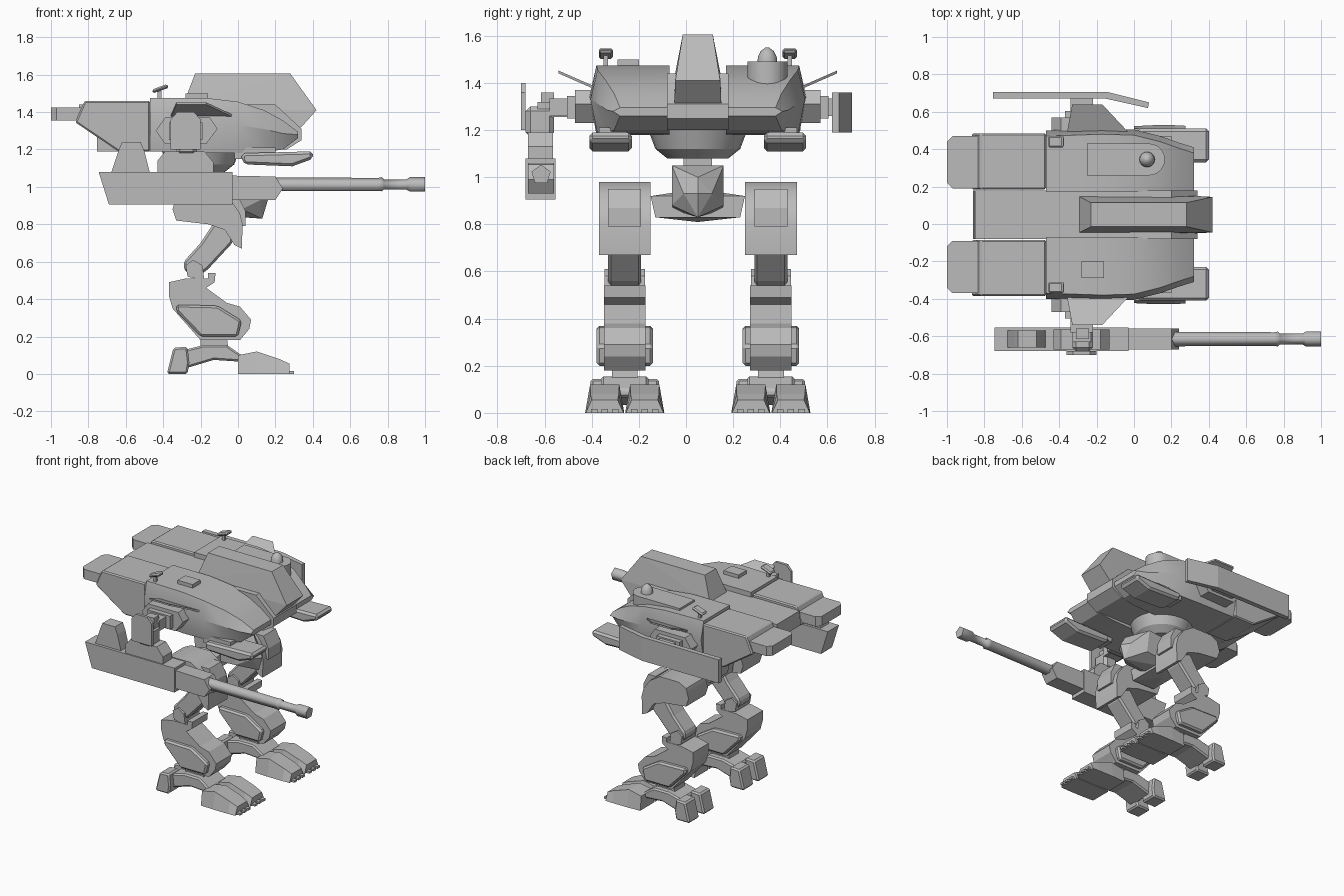
import bpy, bmesh, math
from mathutils import Matrix, Vector

if "Cube" in bpy.data.objects:
    bpy.data.objects.remove(bpy.data.objects["Cube"])

AXIS = 0.05  # the walker's symmetry plane in y; it strides toward +x

grey = bpy.data.materials.new("plain grey")
grey.use_nodes = True
grey.diffuse_color = (0.5, 0.5, 0.5, 1)
grey.node_tree.nodes["Principled BSDF"].inputs["Base Color"].default_value = (0.5, 0.5, 0.5, 1)


def finish(name, bm, pair=False, bevel=0, smooth=0):
    """Turn a bmesh into a named object, optionally mirrored across the walker."""
    bmesh.ops.recalc_face_normals(bm, faces=bm.faces)
    mesh = bpy.data.meshes.new(name)
    bm.to_mesh(mesh)
    bm.free()
    mesh.materials.append(grey)
    ob = bpy.data.objects.new(name, mesh)
    ob.location.y = AXIS
    bpy.context.collection.objects.link(ob)
    if bevel:
        mod = ob.modifiers.new("chamfer", "BEVEL")
        mod.width, mod.segments, mod.limit_method = bevel, 1, "ANGLE"
    if pair:
        mod = ob.modifiers.new("mirror", "MIRROR")
        mod.use_axis = (False, True, False)
        mod.use_mirror_merge = False
    if smooth:
        bpy.ops.object.select_all(action="DESELECT")
        ob.select_set(True)
        bpy.context.view_layer.objects.active = ob
        bpy.ops.object.shade_smooth_by_angle(angle=math.radians(smooth))
    return ob


def loft(name, rings, **kw):
    """Skin a list of equal rings of points and cap both ends."""
    bm = bmesh.new()
    loops = [[bm.verts.new(p) for p in ring] for ring in rings]
    n = len(loops[0])
    for a, b in zip(loops, loops[1:]):
        for i in range(n):
            j = (i + 1) % n
            bm.faces.new((a[i], a[j], b[j], b[i]))
    bm.faces.new(loops[0])
    bm.faces.new(loops[-1])
    return finish(name, bm, **kw)


def side_cut(name, profile, y0, y1, **kw):
    """Extrude an (x, z) profile sideways."""
    return loft(name, [[(x, y, z) for x, z in profile] for y in (y0, y1)], **kw)


def plan_cut(name, profile, z0, z1, **kw):
    """Extrude an (x, y) plan upward."""
    return loft(name, [[(x, y, z) for x, y in profile] for z in (z0, z1)], **kw)


def block(name, x0, x1, y0, y1, z0, z1, **kw):
    return plan_cut(name, [(x0, y0), (x1, y0), (x1, y1), (x0, y1)], z0, z1, **kw)


def shell(name, points, **kw):
    """Convex solid around (x, half width, z) points on both sides of the plane."""
    bm = bmesh.new()
    for x, w, z in points:
        for s in (1, -1):
            bm.verts.new((x, s * w, z))
    bmesh.ops.remove_doubles(bm, verts=bm.verts, dist=0.0001)
    bmesh.ops.convex_hull(bm, input=bm.verts)
    bmesh.ops.dissolve_limit(bm, angle_limit=0.02, verts=bm.verts, edges=bm.edges)
    return finish(name, bm, **kw)


def turned(name, stations, sides, centre, axis="X", **kw):
    """Lathe (position, radius) stations along x or z."""
    rings = []
    for t, r in stations:
        ring = []
        for i in range(sides):
            a = math.tau * i / sides
            u, v = r * math.sin(a), r * math.cos(a)
            p = (t, u, v) if axis == "X" else (u, v, t)
            ring.append(Vector(p) + Vector(centre))
        rings.append(ring)
    return loft(name, rings, **kw)


# --- torso: two long side hulls around a central spine ---
def hull_ring(x, w, top, low):
    mid = low + 0.55 * (top - low)
    return [(x, .12, top), (x, w - .03, top), (x, w, mid), (x, w - .03, low), (x, .12, low)]


loft("front_hulls", [hull_ring(*s) for s in (
    (-.47, .45, 1.475, 1.19), (-.17, .46, 1.475, 1.18), (0, .455, 1.455, 1.18),
    (.14, .42, 1.41, 1.185), (.24, .385, 1.355, 1.2), (.32, .36, 1.295, 1.26))],
    pair=True, smooth=25)
side_cut("rear_hulls", [(-.47, 1.46), (-.82, 1.46), (-.87, 1.345), (-.64, 1.19), (-.47, 1.19)],
         .135, .435, pair=True, bevel=.008)
side_cut("spine", [(-.85, 1.44), (-.86, 1.34), (-.64, 1.2), (.26, 1.2), (.34, 1.25),
                   (.34, 1.31), (.2, 1.44)], -.13, .13)
plan_cut("rear_pods", [(-.82, .14), (-.97, .14), (-1, .17), (-1, .39), (-.97, .42), (-.82, .42)],
         1.355, 1.425, pair=True)
shell("cockpit", [(-.3, .1, 1.42), (.33, .1, 1.31), (.42, .095, 1.41),
                  (-.23, .064, 1.605), (.28, .064, 1.605)])
side_cut("chin_pods", [(.02, 1.18), (.4, 1.19), (.4, 1.15), (.29, 1.11), (.04, 1.12), (.02, 1.14)],
         .28, .46, pair=True, bevel=.015)
block("chin_pod_mounts", -.02, .2, .3, .42, 1.15, 1.21, pair=True)

# --- roof fittings ---
arc = [(.08 + .085 * math.cos(a), .295 + .085 * math.sin(a))
       for a in (math.radians(-90 + 15 * i) for i in range(13))]
plan_cut("sensor_housing", [(-.25, .38), (-.25, .21)] + arc, 1.36, 1.49, smooth=30)
turned("sensor_dome", [(1.48, .042), (1.51, .04), (1.535, .028), (1.55, .008)], 16,
       (.07, .295, 0), axis="Z", smooth=60)
block("roof_hatch", -.28, -.16, -.34, -.25, 1.46, 1.5)
side_cut("aerial_heads", [(-.455, 1.5), (-.46, 1.52), (-.38, 1.55), (-.37, 1.53)],
         .36, .42, pair=True, bevel=.008)
block("aerial_posts", -.43, -.41, .38, .4, 1.46, 1.52, pair=True)
loft("shoulder_flaps", [[(x, y, z + dz) for x, y, z in (
    (-.36, .43, 1.37), (-.33, .59, 1.44), (-.17, .59, 1.44), (-.02, .43, 1.37))]
    for dz in (0, .012)], pair=True)

# --- shoulders ---
shoulder = [(-.44, 1.3), (-.39, 1.37), (-.15, 1.37), (-.11, 1.31), (-.17, 1.23), (-.39, 1.23)]
side_cut("shoulders", shoulder, .42, .52, pair=True)
block("shoulder_joints", -.37, -.19, .5, .555, 1.25, 1.345, pair=True)
block("shoulder_shafts", -.34, -.22, .54, .63, 1.26, 1.335, pair=True)

# --- shield on the +y arm ---
plan_cut("shield", [(-.755, .62), (-.15, .62), (.075, .57), (.08, .6), (-.14, .655), (-.755, .655)],
         1.19, 1.36)

# --- cannon on the -y arm ---
GUN = -.665
block("gun_shaft", -.33, -.23, -.68, -.5, 1.255, 1.32)
block("gun_bracket", -.33, -.22, GUN - .065, GUN + .055, 1.17, 1.3, bevel=.02)
block("gun_elbow", -.31, -.24, GUN, GUN + .055, 1.28, 1.36)
loft("gun_guard", [[(-.28 + dx, y, z) for dx, z in (
    (-.08, 1.2), (.08, 1.2), (.08, 1.36), (.045, 1.4), (-.045, 1.4), (-.08, 1.36))]
    for y in (-.75, -.73)])
side_cut("gun_cradle", [(-.43, 1.07), (-.43, 1.14), (-.39, 1.19), (-.18, 1.19), (-.13, 1.13),
                        (-.13, 1.07)], GUN - .055, GUN + .05)
side_cut("gun_body", [(-.745, 1.08), (-.03, 1.08), (-.03, .905), (-.69, .905)],
         GUN - .065, GUN + .062)
side_cut("gun_magazine", [(-.68, 1.07), (-.64, 1.19), (-.62, 1.24), (-.52, 1.24), (-.5, 1.19),
                          (-.47, 1.07)], GUN - .045, GUN + .045)
side_cut("gun_nose", [(-.03, 1.06), (.2, 1.055), (.24, .99), (.2, .93), (-.03, .93)],
         GUN - .055, GUN + .055)
turned("gun_barrel", [(.2, .041), (.75, .038), (.77, .042), (.78, .03), (.9, .03),
                      (.92, .043), (1, .043)], 5, (0, GUN, 1.01), smooth=80)

# --- waist and pelvis ---
turned("waist_ring", [(1.08, .13), (1.12, .18), (1.2, .21)], 24, (-.2, 0, 0), axis="Z", smooth=30)
block("waist_post", -.26, -.12, -.06, .06, 1, 1.1)
shell("pelvis", [(-.32, .1, 1.03), (0, .11, 1.05), (.12, 0, 1), (-.3, .1, .86),
                 (.02, .11, .88), (.16, 0, .93), (.13, 0, .83), (.12, .06, .93)])
shell("hip_crossbar", [(-.28, .2, .92), (-.1, .2, .92), (-.28, .18, .83), (-.1, .18, .83),
                       (-.2, 0, .81), (-.2, 0, .95)])

# --- legs, built on one side and mirrored ---
LEG = .31


def leg_part(name, profile, half, **kw):
    return side_cut(name, profile, LEG - half, LEG + half, pair=True, **kw)


leg_part("hip_armour", [(-.35, .88), (-.33, .95), (-.27, .98), (-.12, .98), (-.04, .93), (.01, .86),
                        (.025, .8), (.02, .67), (-.02, .69), (-.07, .77), (-.16, .8), (-.33, .82)],
         .11, smooth=35)
leg_part("hip_panels", [(-.06, .95), (.0, .95), (.04, .87), (.04, .79), (.0, .79)], .07)
leg_part("thighs", [(-.12, .82), (-.02, .76), (-.03, .7), (-.16, .56), (-.2, .53), (-.26, .53),
                    (-.29, .56), (-.29, .6), (-.2, .7)], .07, bevel=.012)
leg_part("knee_pins", [(-.27, .52), (-.28, .58), (-.24, .61), (-.19, .58), (-.18, .5)], .085)
leg_part("shins", [(-.37, .49), (-.28, .51), (-.16, .51), (-.16, .54), (-.12, .54), (-.125, .49),
                   (-.17, .46), (-.06, .38), (.01, .36), (.07, .29), (.06, .24), (.01, .18),
                   (-.2, .18), (-.35, .35), (-.37, .42)], .088)
leg_part("shin_armour", [(-.33, .37), (-.11, .365), (.02, .285), (.0, .2), (-.2, .2), (-.33, .335)],
         .12, bevel=.012)
leg_part("ankles", [(-.2, .2), (-.06, .2), (-.05, .12), (-.2, .12)], .055)
leg_part("foot_arches", [(-.28, .13), (-.18, .155), (-.06, .155), (.02, .1), (.02, .065),
                         (-.13, .075), (-.28, .03)], .1, bevel=.01)

# --- splayed toes, claws and heels ---
for label, off in (("inner", -.085), ("outer", .085)):
    c = LEG + off
    rings = [[(x, c - b, 0), (x, c - t, z), (x, c + t, z), (x, c + b, 0)]
             for x, z, t, b in ((0, .1, .065, .078), (.1, .12, .062, .083),
                                (.22, .08, .06, .083), (.275, .055, .055, .08))]
    loft(label + "_toes", rings, pair=True)
    for i in (-1, 0, 1):
        y = c + i * .045
        block(f"{label}_claws_{i + 2}", .25, .3, y - .014, y + .014, 0, .016, pair=True)
    side_cut(label + "_heels", [(-.38, 0), (-.345, .14), (-.27, .145), (-.26, .06), (-.27, 0)],
             c - .06, c + .06, pair=True, bevel=.01)
